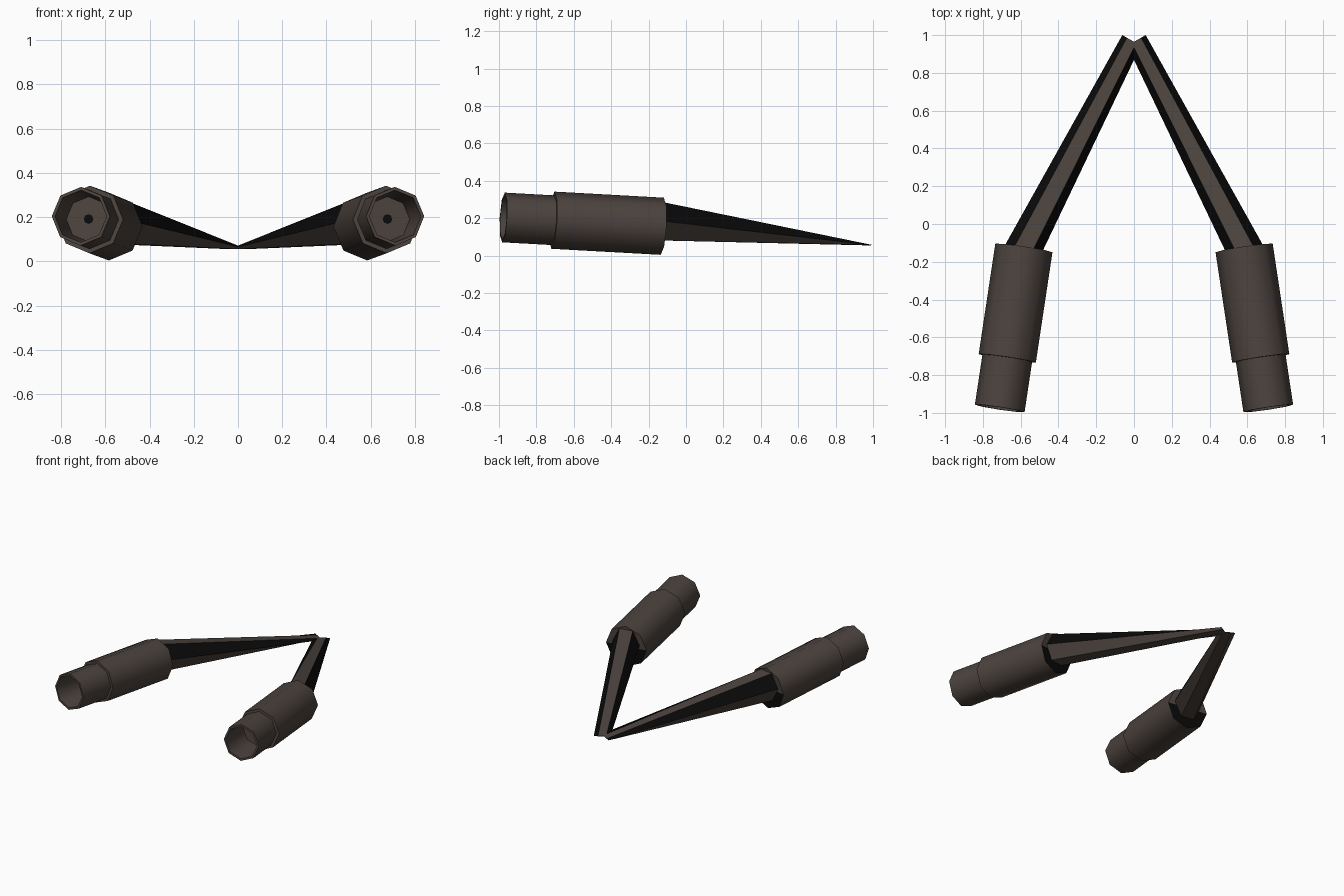
import bpy, bmesh, math
from mathutils import Vector

if "Cube" in bpy.data.objects:
    bpy.data.objects.remove(bpy.data.objects["Cube"])


def material(name, rgb):
    m = bpy.data.materials.new(name)
    m.diffuse_color = (*rgb, 1)
    m.use_nodes = True
    m.node_tree.nodes["Principled BSDF"].inputs["Base Color"].default_value = m.diffuse_color
    return m


BROWN = material("dark brown metal", (0.072, 0.056, 0.048))
BLACK = material("soot black", (0.003, 0.003, 0.003))


def finish(name, bm):
    bmesh.ops.recalc_face_normals(bm, faces=bm.faces[:])
    me = bpy.data.meshes.new(name)
    bm.to_mesh(me)
    bm.free()
    me.materials.append(BROWN)
    me.materials.append(BLACK)
    ob = bpy.data.objects.new(name, me)
    bpy.context.collection.objects.link(ob)
    return ob


def bridge(bm, a, b):
    n = len(a)
    return [bm.faces.new((a[i], a[(i + 1) % n], b[(i + 1) % n], b[i])) for i in range(n)]


def fan(bm, ring, co):
    c = bm.verts.new(co)
    n = len(ring)
    return [bm.faces.new((ring[i], ring[(i + 1) % n], c)) for i in range(n)]


# muffler profile: distance from the rear cap, radius
PROFILE = [(0, 0.153), (0.592, 0.153), (0.592, 0.133), (0.86, 0.133),
           (0.86, 0.118), (0.625, 0.102), (0.625, 0.022)]


def muffler(side, s):
    start = Vector((s * 0.583, -0.127, 0.157))
    axis = (Vector((s * 0.711, -0.977, 0.204)) - start).normalized()
    across = axis.cross(Vector((0, 0, 1))).normalized()
    up = across.cross(axis)
    bm = bmesh.new()
    rings = []
    for t, r in PROFILE:
        rings.append([bm.verts.new(start + axis * t + r * (across * math.cos(a) + up * math.sin(a)))
                      for a in (i * math.tau / 8 for i in range(8))])
    for a, b in zip(rings, rings[1:]):
        bridge(bm, a, b)
    # rear cap, lower half sooty
    for f in fan(bm, rings[0], start):
        f.material_index = int(f.calc_center_median().z < start.z)
    # dark hole at the bottom of the tip
    for f in fan(bm, rings[-1], start + axis * 0.625):
        f.material_index = 1
    ob = finish(side + "_muffler", bm)
    bpy.context.view_layer.objects.active = ob
    ob.select_set(True)
    bpy.ops.object.shade_smooth_by_angle(angle=math.radians(50))
    ob.select_set(False)


def pipe(side, s):
    # hexagonal pipe that flattens into a blade where both sides meet
    bm = bmesh.new()

    def ring(centre, half, height):
        c, h = Vector(centre), Vector(half)
        return [bm.verts.new(c + h * math.cos(a) + Vector((0, 0, height * math.sin(a) / math.sin(math.pi / 3))))
                for a in (i * math.tau / 6 for i in range(6))]

    base = ring((s * 0.583, -0.127, 0.183), (s * 0.1, 0.015, 0), 0.102)
    tip = ring((s * 0.013, 0.972, 0.057), (s * 0.049, 0.028, 0), 0.002)
    faces = bridge(bm, base, tip)
    bm.faces.new(base)
    bm.faces.new(tip)
    # upper slopes are black, the flat top and the underside brown
    for i in (0, 2):
        faces[i].material_index = 1
    finish(side + "_pipe", bm)


for side, s in (("left", -1), ("right", 1)):
    muffler(side, s)
    pipe(side, s)
